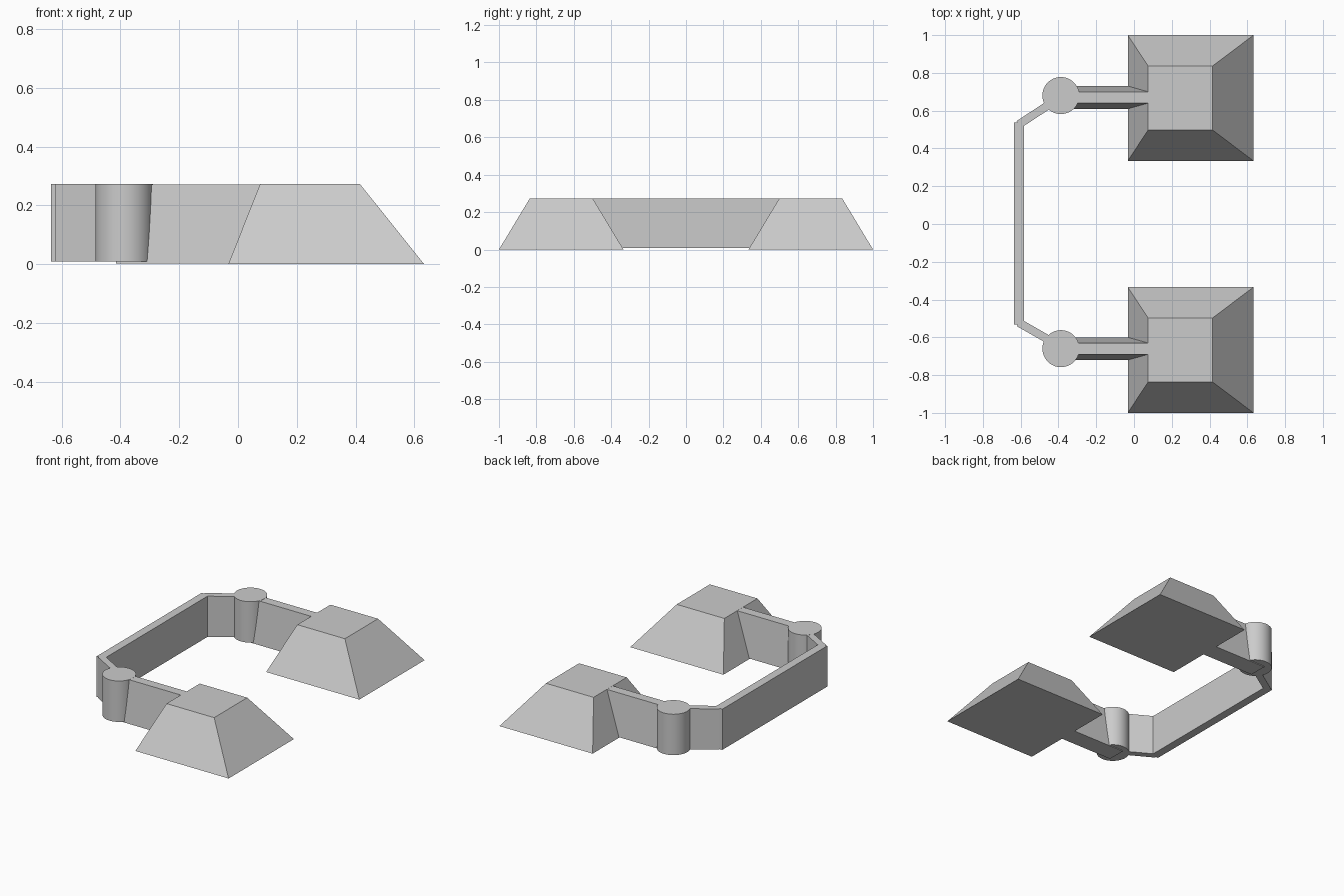
import bpy
import bmesh
import math
from mathutils import Vector

if "Cube" in bpy.data.objects:
    bpy.data.objects.remove(bpy.data.objects["Cube"], do_unlink=True)

TOP = 0.272
grey = bpy.data.materials.new("plain grey")
grey.use_nodes = True
grey.diffuse_color = (0.6, 0.6, 0.6, 1)
grey.node_tree.nodes["Principled BSDF"].inputs["Base Color"].default_value = (0.6, 0.6, 0.6, 1)


def loft(name, bottom, top, z0, z1):
    """Solid between two matching outlines at two heights."""
    bm = bmesh.new()
    low = [bm.verts.new((x, y, z0)) for x, y in bottom]
    high = [bm.verts.new((x, y, z1)) for x, y in top]
    bm.faces.new(low[::-1])
    bm.faces.new(high)
    n = len(low)
    for i in range(n):
        j = (i + 1) % n
        bm.faces.new((low[i], low[j], high[j], high[i]))
    bmesh.ops.recalc_face_normals(bm, faces=bm.faces)
    mesh = bpy.data.meshes.new(name)
    bm.to_mesh(mesh)
    bm.free()
    mesh.materials.append(grey)
    obj = bpy.data.objects.new(name, mesh)
    bpy.context.collection.objects.link(obj)
    return obj


def rect(x0, x1, y, half):
    return [(x0, y - half), (x1, y - half), (x1, y + half), (x0, y + half)]


def strip(name, a, b, width):
    """Upright wall running from a to b."""
    a, b = Vector(a), Vector(b)
    d = (b - a).normalized()
    side = Vector((-d.y, d.x)) * width / 2
    outline = [a - side, b - side, b + side, a + side]
    return loft(name, outline, outline, 0.009, TOP)


# Mounds, ribs, towers and angled walls at each end
for label, s, rib_y, tower_y in (("back", 1, 0.67, 0.68), ("front", -1, -0.66, -0.66)):
    y = s * 0.667
    loft(label + "_mound", rect(-0.033, 0.633, y, 0.333), rect(0.075, 0.415, y, 0.169), 0, TOP)
    loft(label + "_rib", rect(-0.415, 0.076, rib_y, 0.06), rect(-0.415, 0.076, rib_y, 0.03),
         0.003, TOP - 0.0005)

    bpy.ops.mesh.primitive_cylinder_add(vertices=48, radius=0.098, depth=TOP - 0.008,
                                        location=(-0.387, tower_y, (TOP + 0.009) / 2))
    tower = bpy.context.object
    tower.name = label + "_tower"
    tower.data.materials.append(grey)
    bpy.ops.object.shade_smooth_by_angle(angle=math.radians(40))

    corner_y = 0.527 if s > 0 else -0.522
    strip(label + "_angled_wall", (-0.61, corner_y), (-0.43, tower_y - s * 0.035), 0.043)

# Long straight wall joining both ends
strip("long_wall", (-0.609, -0.533), (-0.609, 0.538), 0.054)
